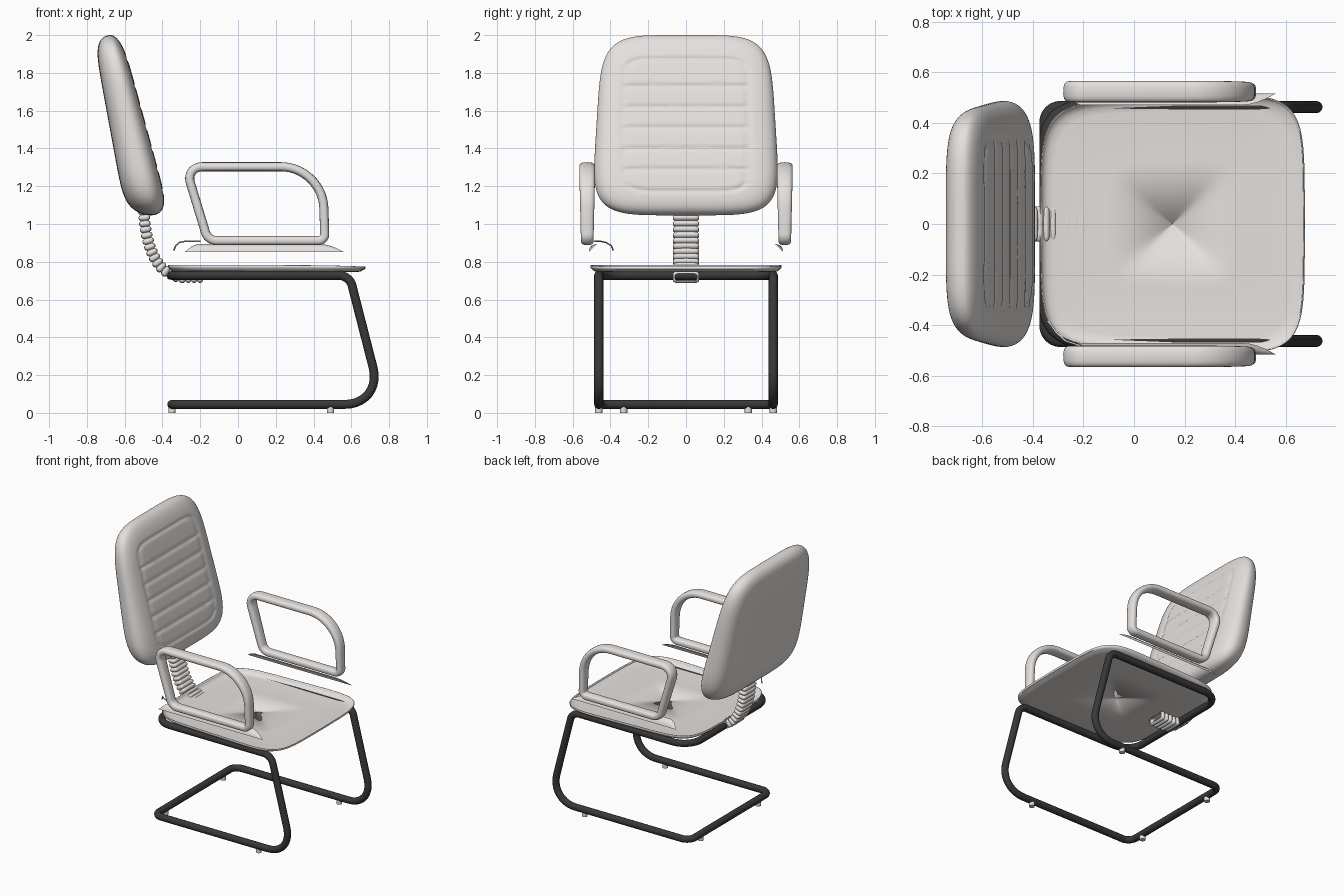
import bpy, bmesh, math
from mathutils import Vector

if "Cube" in bpy.data.objects:
    bpy.data.objects.remove(bpy.data.objects["Cube"])


def material(name, rgb):
    m = bpy.data.materials.new(name)
    m.diffuse_color = (*rgb, 1)
    m.use_nodes = True
    m.node_tree.nodes["Principled BSDF"].inputs["Base Color"].default_value = m.diffuse_color
    return m


CREAM = material("cream_vinyl", (0.78, 0.75, 0.73))
BLACK = material("black_steel", (0.04, 0.04, 0.04))


def finish(name, bm, mat, angle=40):
    bmesh.ops.remove_doubles(bm, verts=bm.verts, dist=1e-5)
    bmesh.ops.recalc_face_normals(bm, faces=bm.faces)
    me = bpy.data.meshes.new(name)
    bm.to_mesh(me)
    bm.free()
    ob = bpy.data.objects.new(name, me)
    bpy.context.collection.objects.link(ob)
    me.materials.append(mat)
    bpy.ops.object.select_all(action='DESELECT')
    ob.select_set(True)
    bpy.context.view_layer.objects.active = ob
    bpy.ops.object.shade_smooth_by_angle(angle=math.radians(angle))
    return ob


def skin(bm, rows, close_row=False, close_all=False):
    """Quad surface through equal-length rows of points."""
    vs = [[bm.verts.new(p) for p in r] for r in rows]
    n, k = len(vs), len(vs[0])
    for i in range(n if close_all else n - 1):
        for j in range(k if close_row else k - 1):
            a, b = vs[i], vs[(i + 1) % n]
            bm.faces.new((a[j], a[(j + 1) % k], b[(j + 1) % k], b[j]))


def fillet(corners, steps=10):
    """Closed path through (point, tangent length) corners, rounded."""
    out, n = [], len(corners)
    for i, (p, t) in enumerate(corners):
        p = Vector(p)
        d0 = (Vector(corners[i - 1][0]) - p).normalized()
        d1 = (Vector(corners[(i + 1) % n][0]) - p).normalized()
        a, d = p + d0 * t, p + d1 * t
        b, c = p + d0 * t * 0.45, p + d1 * t * 0.45
        for s in range(steps + 1):
            s /= steps
            out.append(a * (1 - s)**3 + b * 3 * s * (1 - s)**2 + c * 3 * s * s * (1 - s) + d * s**3)
    return out


def superellipse(t, n):
    c, s = math.cos(t), math.sin(t)
    return (math.copysign(abs(c)**(2 / n), c), math.copysign(abs(s)**(2 / n), s))


def sweep(bm, path, y0, half, n, closed, seg=20):
    """Sweep a flat section along a path in the xz plane; half(i, p) -> (in-plane, y) half sizes."""
    rows, k = [], len(path)
    for i, p in enumerate(path):
        a = path[(i - 1) % k] if closed else path[max(i - 1, 0)]
        b = path[(i + 1) % k] if closed else path[min(i + 1, k - 1)]
        d = (b - a).normalized()
        nrm = Vector((-d.z, 0, d.x))
        h, w = half(i, p)
        row = []
        for j in range(seg):
            c, s = superellipse(2 * math.pi * j / seg, n)
            row.append(p + nrm * h * c + Vector((0, y0 + w * s, 0)))
        rows.append(row)
    skin(bm, rows, True, closed)


def tube(name, pts, r, mat, cyclic):
    cu = bpy.data.curves.new(name, 'CURVE')
    cu.dimensions = '3D'
    cu.bevel_depth, cu.bevel_resolution = r, 5
    cu.use_fill_caps = True
    sp = cu.splines.new('POLY')
    sp.points.add(len(pts) - 1)
    for q, p in zip(sp.points, pts):
        q.co = (*p, 1)
    sp.use_cyclic_u = cyclic
    sp.use_smooth = True
    cu.materials.append(mat)
    ob = bpy.data.objects.new(name, cu)
    bpy.context.collection.objects.link(ob)
    bpy.ops.object.select_all(action='DESELECT')
    ob.select_set(True)
    bpy.context.view_layer.objects.active = ob
    bpy.ops.object.convert(target='MESH')


# Cantilever frame: one closed bent tube
Y = 0.462
side = [((-0.35, Y, 0.728), 0.13), ((0.59, Y, 0.728), 0.055),
        ((0.765, Y, 0.045), 0.2), ((-0.35, Y, 0.045), 0.06)]
other = [((p[0], -Y, p[2]), t) for p, t in reversed(side)]
tube("frame", fillet(side + other), 0.024, BLACK, True)

# Floor glides
for label, x, y in (("rear", -0.35, 0.33), ("front", 0.49, Y)):
    for s in (1, -1):
        bm = bmesh.new()
        bmesh.ops.create_cone(bm, cap_ends=True, segments=20, radius1=0.019, radius2=0.019, depth=0.03)
        bmesh.ops.translate(bm, verts=bm.verts, vec=(x, y * s, 0.015))
        finish(f"{label}_glide_{'left' if s > 0 else 'right'}", bm, CREAM)

# Seat pan: shallow tray with an upturned rim
bm = bmesh.new()
rows = []
for r, z in ((0.001, 0.747), (0.5, 0.747), (0.9, 0.747), (0.95, 0.75), (0.98, 0.76), (0.995, 0.77), (1, 0.782)):
    row = []
    for j in range(96):
        c, s = superellipse(2 * math.pi * j / 96, 6)
        front = max(c, 0)**3 * 0.008 if z > 0.76 else 0
        row.append((0.152 + 0.522 * r * c - 0.01 * r * c * s * s, r * s * (0.497 + 0.02 * c), z - front))
    rows.append(row)
skin(bm, rows, True)
seat = finish("seat_pan", bm, CREAM, 60)
m = seat.modifiers.new("thickness", 'SOLIDIFY')
m.thickness, m.offset = 0.004, 0

# Backrest: padded front with stitched channels, smooth rounded back
NU, NV = 64, 140
GROOVES = [1.73 - 0.11 * i for i in range(5)]


def back_point(i, j, sign):
    u = math.sin(math.pi / 2 * (2 * i / NU - 1))
    v = math.sin(math.pi / 2 * (2 * j / NV - 1))
    mx = max(abs(u), abs(v))
    k = mx / max((abs(u)**5 + abs(v)**5)**0.2, 1e-9)
    u, v = u * k, v * k
    y, z = u * (0.474 - 0.03 * v), 1.523 + 0.477 * v
    x = -0.46 - 0.226 * (z - 1.05)
    f = math.sqrt(max(1 - mx**8, 0))
    if sign < 0:
        return (x - f * (0.115 - 0.02 * v), y, z)
    d = f * (0.08 - 0.022 * v)
    q = (abs(y / 0.33)**8 + abs((z - 1.525) / 0.35)**8)**0.125
    d -= 0.007 * math.exp(-((q - 1) / 0.03)**2)
    if q < 1:
        d -= 0.008 * sum(math.exp(-((z - g) / 0.011)**2) for g in GROOVES)
    return (x + d, y, z)


bm = bmesh.new()
for sign in (1, -1):
    skin(bm, [[back_point(i, j, sign) for j in range(NV + 1)] for i in range(NU + 1)])
finish("backrest", bm, CREAM, 60)

# Ribbed bellows sleeve joining backrest and seat
ctrl = [Vector((x, 0, z)) for x, z in ((-0.50, 1.08), (-0.487, 0.96), (-0.455, 0.85), (-0.40, 0.765),
                                       (-0.32, 0.722), (-0.25, 0.719), (-0.185, 0.719))]
ext = [2 * ctrl[0] - ctrl[1]] + ctrl + [2 * ctrl[-1] - ctrl[-2]]
raw = []
for i in range(1, len(ext) - 2):
    a, b, c, d = ext[i - 1:i + 3]
    for s in range(40):
        s /= 40
        raw.append(0.5 * (2 * b + (c - a) * s + (2 * a - 5 * b + 4 * c - d) * s * s + (3 * b - a - 3 * c + d) * s**3))
raw.append(ctrl[-1])
dist = [0]
for a, b in zip(raw, raw[1:]):
    dist.append(dist[-1] + (b - a).length)
RIBS, PER = 18, 8
path, k = [], 0
for i in range(RIBS * PER + 1):
    t = dist[-1] * i / (RIBS * PER)
    while k < len(raw) - 2 and dist[k + 1] < t:
        k += 1
    path.append(raw[k].lerp(raw[k + 1], (t - dist[k]) / (dist[k + 1] - dist[k])))


def rib(i, p):
    w = abs(math.sin(math.pi * i / PER))**0.6
    return 0.019 + 0.012 * w, 0.058 + 0.012 * w


bm = bmesh.new()
sweep(bm, path, 0, rib, 5, False, 32)
finish("bellows_sleeve", bm, CREAM, 50)

# Armrest loops and the trim slivers beneath them
loop = fillet([((-0.159, 0, 0.912), 0.045), ((-0.278, 0, 1.303), 0.09),
               ((0.448, 0, 1.303), 0.22), ((0.46, 0, 0.912), 0.035)], 14)
for s, label in ((1, "left"), (-1, "right")):
    bm = bmesh.new()
    sweep(bm, loop, 0.523 * s, lambda i, p: (0.024, 0.033 + 0.009 * min(1, max(0, (p.z - 0.9) / 0.38))), 2.7, True)
    finish("armrest_" + label, bm, CREAM, 60)

    bm = bmesh.new()
    rows = []
    for i in range(25):
        x = -0.28 + 0.84 * i / 24
        h = min(1, (x + 0.28) / 0.07, (0.56 - x) / 0.13)
        h = math.sin(h * math.pi / 2)
        rows.append([(x, s * (0.515 - a * h), 0.853 + b * h) for a, b in ((0, 0), (0.006, 0.022), (0.02, 0.036), (0.045, 0.042))])
    skin(bm, rows)
    finish("arm_trim_" + label, bm, CREAM, 60)

# Loose piping at the rear right corner
tube("rear_piping", [(-0.34, -0.385, 0.86), (-0.33, -0.395, 0.885), (-0.31, -0.425, 0.903),
                     (-0.27, -0.462, 0.91), (-0.2, -0.485, 0.908)], 0.004, CREAM, False)
